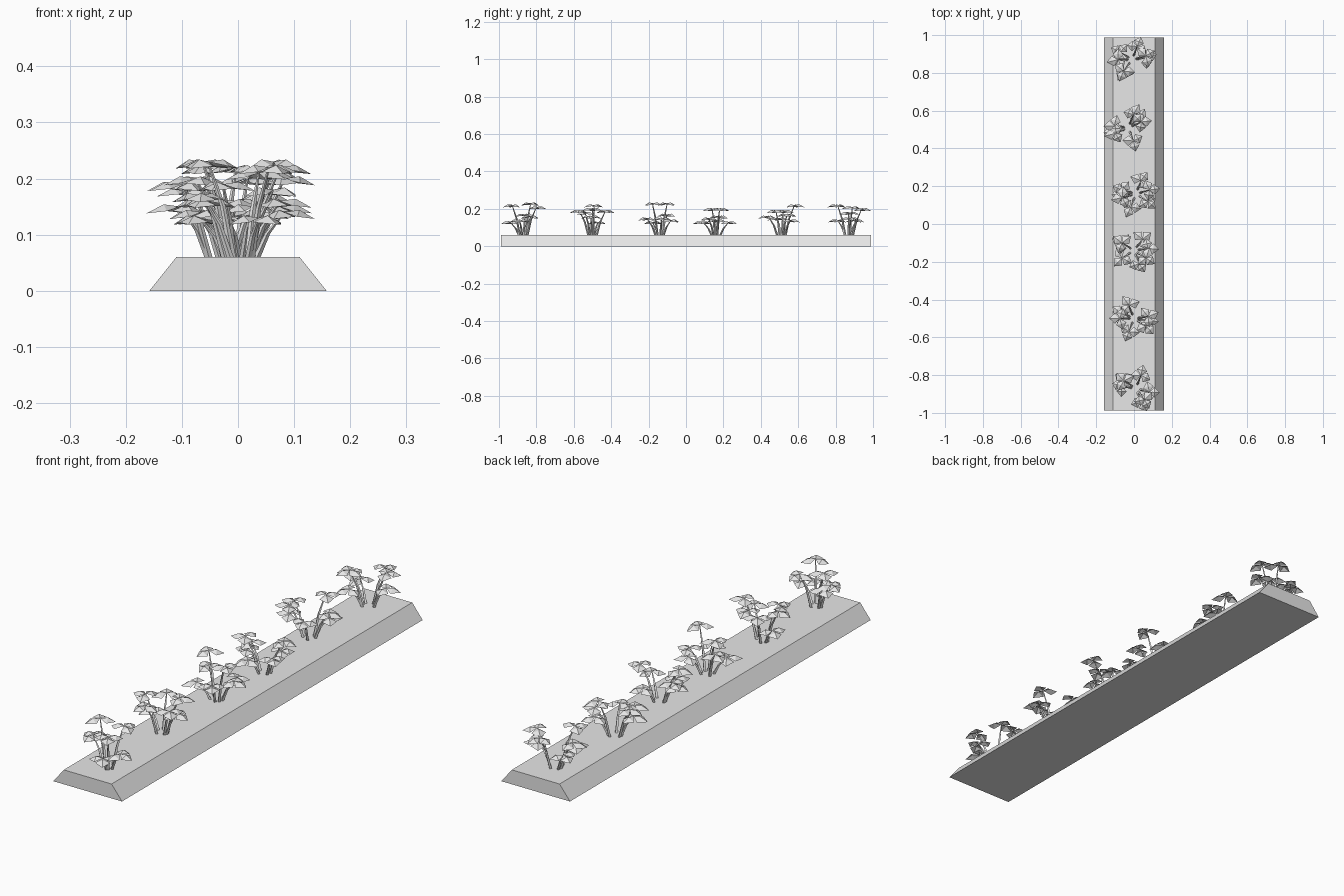
import bpy, bmesh, math, random
from mathutils import Vector, Matrix

random.seed(4)
if "Cube" in bpy.data.objects:
    bpy.data.objects.remove(bpy.data.objects["Cube"], do_unlink=True)

grey = bpy.data.materials.new("plain_grey")
grey.use_nodes = True
grey.diffuse_color = (0.8, 0.8, 0.8, 1)
grey.node_tree.nodes["Principled BSDF"].inputs["Base Color"].default_value = grey.diffuse_color


def finish(bm, name):
    mesh = bpy.data.meshes.new(name)
    bm.to_mesh(mesh)
    bm.free()
    mesh.materials.append(grey)
    obj = bpy.data.objects.new(name, mesh)
    bpy.context.collection.objects.link(obj)
    return obj


def add_leaflet(bm, frame, length, width):
    # Kite folded along its midrib, with a drooping tip
    base, left, tip, right, rib = [
        bm.verts.new(frame @ Vector(p)) for p in (
            (0, 0, 0),
            (length * 0.45, width, -0.008),
            (length, 0, -0.012),
            (length * 0.45, -width, -0.008),
            (length * 0.5, 0, 0.004))]
    for a, b in ((right, base), (tip, right), (left, tip), (base, left)):
        bm.faces.new((rib, b, a))


def add_stem(bm, points, radii, sides=4):
    # Tapered tube through the points
    rings = []
    for p, r in zip(points, radii):
        angles = [math.tau * i / sides for i in range(sides)]
        rings.append([bm.verts.new(p + Vector((r * math.cos(a), r * math.sin(a), 0)))
                      for a in angles])
    for low, high in zip(rings, rings[1:]):
        for i in range(sides):
            j = (i + 1) % sides
            bm.faces.new((low[i], low[j], high[j], high[i]))
    bm.faces.new(rings[-1])


# Raised bed with sloping long sides
bed = bmesh.new()
profile = ((-0.158, 0), (0.158, 0), (0.11, 0.06), (-0.11, 0.06))
end = bed.faces.new([bed.verts.new((x, -0.988, z)) for x, z in profile])
grown = bmesh.ops.extrude_face_region(bed, geom=[end])
bmesh.ops.translate(bed, vec=(0, 1.976, 0),
                    verts=[v for v in grown["geom"] if isinstance(v, bmesh.types.BMVert)])
bmesh.ops.recalc_face_normals(bed, faces=bed.faces)
finish(bed, "raised_bed")

# Each plant: centre, then leaves as (offset along the bed, height) in hundredths
plants = (
    ((0.01, -0.87), ((-6, 22), (4, 23), (7, 21), (1, 17), (-7, 13), (4, 16), (-2, 14))),
    ((0.0, -0.50), ((-7, 19), (1, 22), (7, 19), (-1, 16), (3, 13), (-4, 18), (0, 20))),
    ((0.0, -0.14), ((-4, 23), (4, 23), (-7, 15), (4, 17), (1, 15), (-4, 13), (6, 14))),
    ((0.01, 0.16), ((-2, 20), (2, 20), (-7, 13), (7, 13), (2, 16), (-4, 15), (0, 14))),
    ((-0.03, 0.51), ((7, 22), (1, 19), (-7, 16), (-2, 15), (3, 17), (-3, 19), (5, 14))),
    ((-0.01, 0.87), ((-6, 22), (7, 20), (0, 18), (1, 15), (-6, 14), (2, 21), (4, 14))),
)
reach = 0.075

for number, ((px, py), leaves) in enumerate(plants, 1):
    foliage, stems = bmesh.new(), bmesh.new()
    for k, (dy, height) in enumerate(leaves):
        # Leaves alternate between both sides of the plant
        dy, z = dy / 100, height / 100
        side = 1 if (k + number) % 2 else -1
        dx = side * math.sqrt(max(reach ** 2 - dy ** 2, 0.0004))
        top = Vector((px + dx, py + dy, z))
        out = Vector((dx, dy, 0))
        foot = Vector((px, py, 0.055)) + out * 0.3
        bend = foot.lerp(top, 0.55) - out * 0.1
        add_stem(stems, (foot, bend, top), (0.0065, 0.005, 0.002))
        # Three leaflets around the stem tip
        heading = math.atan2(dy, dx) + random.uniform(-0.3, 0.3)
        for turn in (0, 1.85, -1.85):
            frame = Matrix.Translation(top) @ Matrix.Rotation(heading + turn, 4, "Z")
            add_leaflet(foliage, frame, random.uniform(0.054, 0.062), 0.028)
    finish(foliage, f"plant_{number}_leaves")
    finish(stems, f"plant_{number}_stems")
